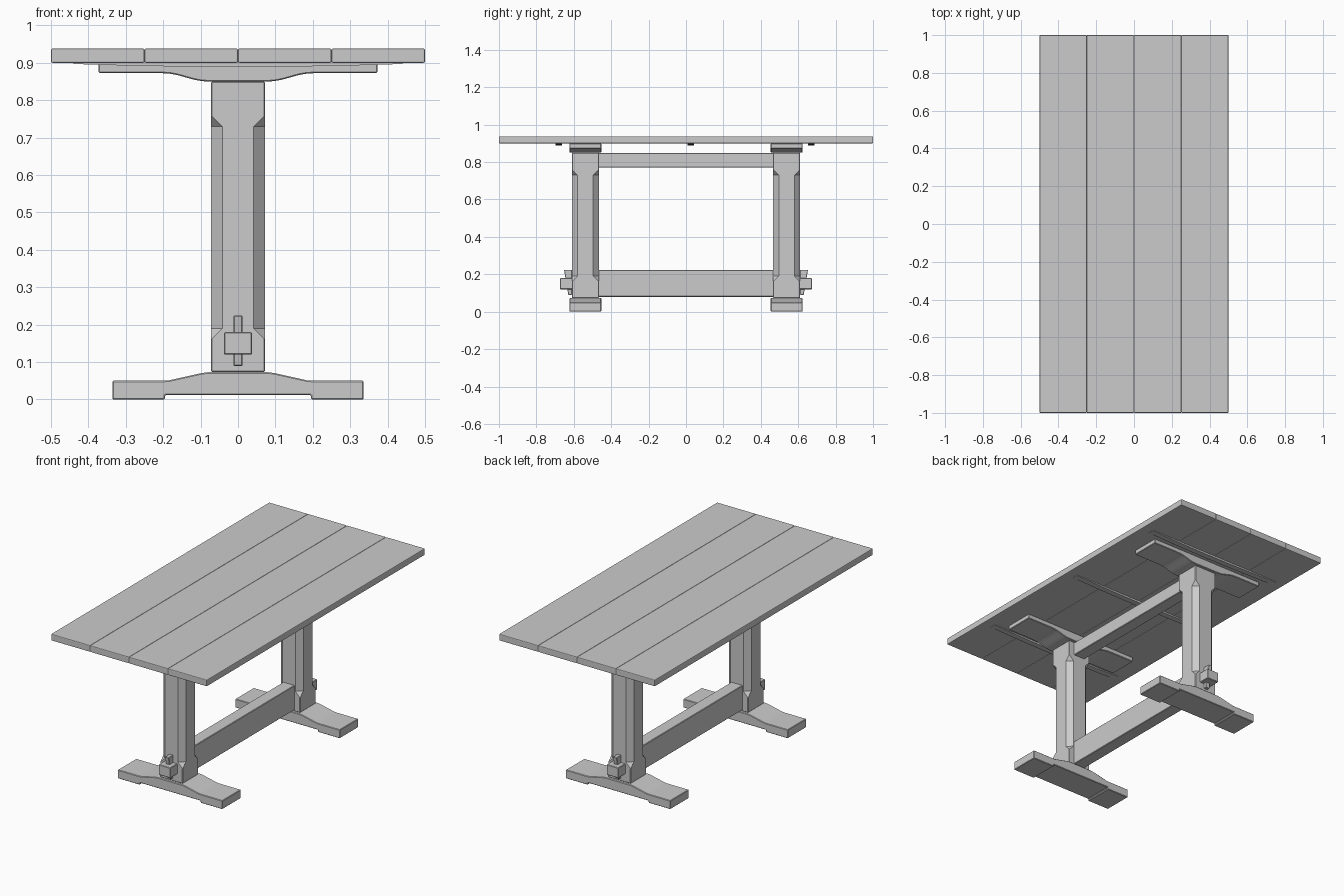
import bpy, bmesh, math

cube = bpy.data.objects.get("Cube")
if cube:
    bpy.data.objects.remove(cube, do_unlink=True)

grey = bpy.data.materials.new("plain grey")
grey.use_nodes = True
COLOUR = (0.6, 0.6, 0.6, 1)
grey.diffuse_color = COLOUR
grey.node_tree.nodes["Principled BSDF"].inputs["Base Color"].default_value = COLOUR


def finish(name, bm, bevel=0.003, segments=1):
    bmesh.ops.recalc_face_normals(bm, faces=bm.faces)
    mesh = bpy.data.meshes.new(name)
    bm.to_mesh(mesh)
    bm.free()
    mesh.materials.append(grey)
    obj = bpy.data.objects.new(name, mesh)
    bpy.context.collection.objects.link(obj)
    if bevel:
        mod = obj.modifiers.new("eased edges", 'BEVEL')
        mod.width, mod.segments = bevel, segments
        mod.limit_method, mod.angle_limit = 'ANGLE', math.radians(60)
    return obj


def box(name, x0, x1, y0, y1, z0, z1, **kw):
    bm = bmesh.new()
    bmesh.ops.create_cube(bm, size=1)
    for v in bm.verts:
        v.co = ((x0 + x1) / 2 + v.co.x * (x1 - x0),
                (y0 + y1) / 2 + v.co.y * (y1 - y0),
                (z0 + z1) / 2 + v.co.z * (z1 - z0))
    return finish(name, bm, **kw)


def extrude_y(name, outline, y, width, **kw):
    """Extrude an (x, z) outline along y, centred on y."""
    bm = bmesh.new()
    face = bm.faces.new([bm.verts.new((x, y - width / 2, z)) for x, z in outline])
    new = bmesh.ops.extrude_face_region(bm, geom=[face])["geom"]
    bmesh.ops.translate(bm, vec=(0, width, 0),
                        verts=[g for g in new if isinstance(g, bmesh.types.BMVert)])
    return finish(name, bm, **kw)


def mirrored(half):
    """Complete a right-half outline with its left half."""
    return half + [(-x, z) for x, z in reversed(half)]


def ease(x0, z0, x1, z1, n=8):
    """Smooth S-curve between two points."""
    return [(x0 + (x1 - x0) * i / n,
             z0 + (z1 - z0) * (1 - math.cos(math.pi * i / n)) / 2) for i in range(n + 1)]


def post(name, y):
    """Square post with stopped chamfers on its four corners."""
    bm = bmesh.new()
    r, c = 0.072, 0.042
    rings = []
    for z, k in ((0.073, r), (0.16, r), (0.19, c), (0.73, c), (0.76, r), (0.85, r)):
        pts = [(r, -k), (r, k), (k, r), (-k, r), (-r, k), (-r, -k), (-k, -r), (k, -r)]
        rings.append([bm.verts.new((px, y + py, z)) for px, py in pts])
    for low, high in zip(rings, rings[1:]):
        for i in range(8):
            j = (i + 1) % 8
            bm.faces.new((low[i], low[j], high[j], high[i]))
    bm.faces.new(rings[0])
    bm.faces.new(rings[-1])
    bmesh.ops.remove_doubles(bm, verts=bm.verts, dist=0.0001)
    return finish(name, bm)


# Table top planks
for i in range(4):
    x = -0.5 + i * 0.25
    box(f"top_plank_{i + 1}", x, x + 0.25, -1, 1, 0.9, 0.938, bevel=0.004, segments=2)

# Thin bowed battens under the planks
sag = [(0.44 * math.cos(math.pi * i / 16),
        0.897 - 0.008 * math.sin(math.pi * i / 16) ** 2) for i in range(17)]
for name, y in (("front", -0.68), ("middle", 0.026), ("back", 0.67)):
    extrude_y(f"{name}_batten", [(-0.44, 0.901), (0.44, 0.901)] + sag, y, 0.034, bevel=0)

# End frames: foot, post, top bearer, through tenon and peg
foot_half = [(0, 0.012), (0.195, 0.012), (0.195, 0), (0.336, 0), (0.336, 0.05)]
foot_half += [(0.2, 0.05), (0.185, 0.051), (0.1, 0.07), (0.08, 0.073)]
bearer_half = [(0.373, 0.9), (0.373, 0.873), (0.22, 0.873)]
bearer_half += ease(0.2, 0.872, 0.08, 0.85)
for name, s in (("front", -1), ("back", 1)):
    y = s * 0.538
    extrude_y(f"{name}_foot", mirrored(foot_half[1:]), y, 0.17)
    post(f"{name}_post", y)
    extrude_y(f"{name}_bearer", mirrored(bearer_half), y, 0.17)
    ends = sorted((s * 0.6, s * 0.674))
    box(f"{name}_tenon", -0.038, 0.038, *ends, 0.12, 0.18)
    # Tapered locking peg
    ends = sorted((s * 0.61, s * 0.652))
    peg = box(f"{name}_peg", -0.012, 0.012, *ends, 0.09, 0.224, bevel=0.002)
    for v in peg.data.vertices:
        if v.co.z < 0.1 and abs(v.co.y) > 0.63:
            v.co.y = s * 0.629

# Long rails between the posts
box("upper_rail", -0.037, 0.037, -0.47, 0.47, 0.77, 0.848)
box("lower_stretcher", -0.037, 0.037, -0.47, 0.47, 0.08, 0.223)
